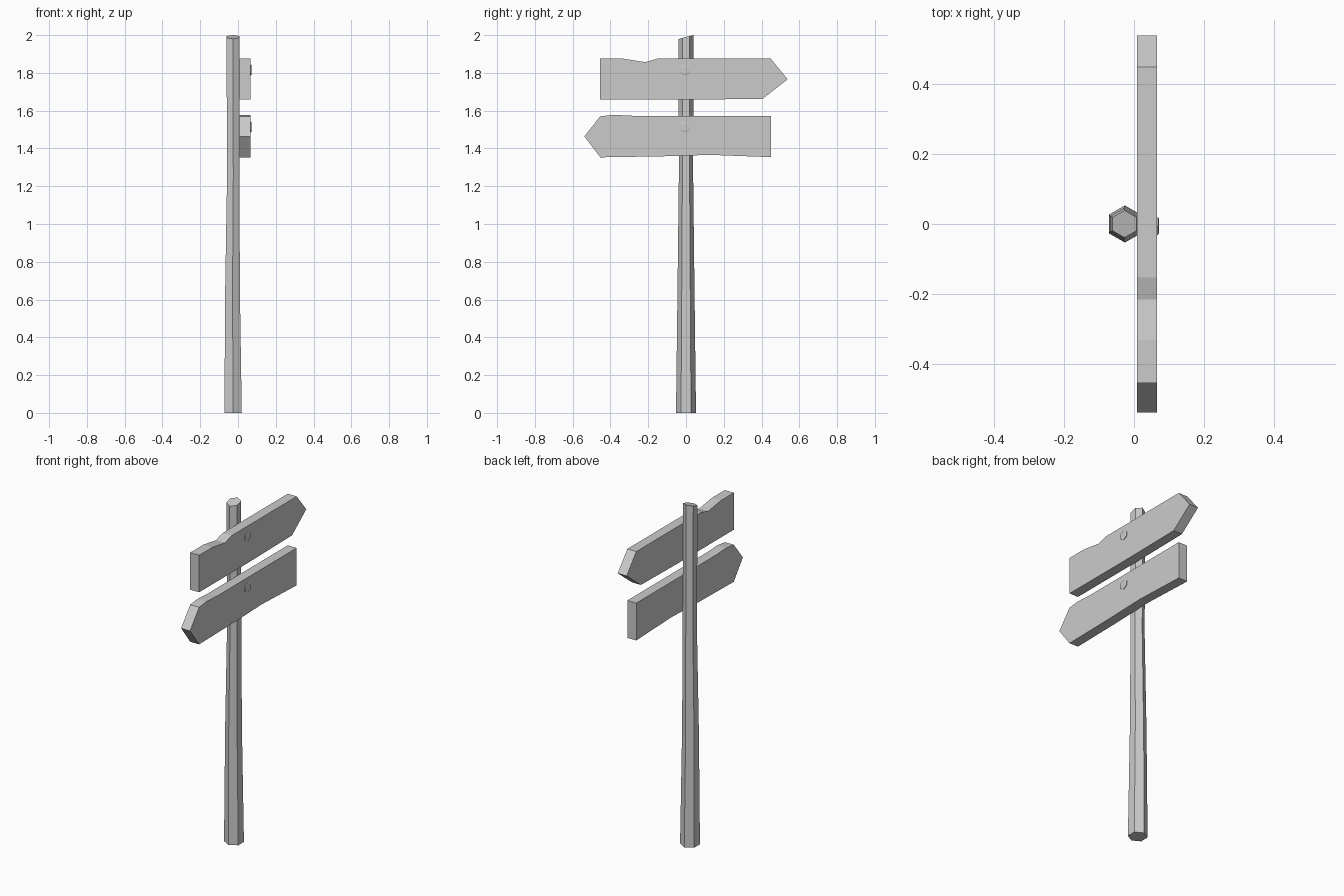
import bpy, bmesh
from math import cos, sin, pi

if "Cube" in bpy.data.objects:
    bpy.data.objects.remove(bpy.data.objects["Cube"], do_unlink=True)

grey = bpy.data.materials.new("weathered grey")
grey.use_nodes = True
COLOUR = (0.6, 0.6, 0.6, 1)
grey.diffuse_color = COLOUR
grey.node_tree.nodes["Principled BSDF"].inputs["Base Color"].default_value = COLOUR


def loft(name, rings):
    """Join matching rings of points and cap both ends."""
    bm = bmesh.new()
    loops = [[bm.verts.new(p) for p in ring] for ring in rings]
    n = len(loops[0])
    for a, b in zip(loops, loops[1:]):
        for i in range(n):
            j = (i + 1) % n
            bm.faces.new((a[i], a[j], b[j], b[i]))
    bm.faces.new(loops[0])
    bm.faces.new(loops[-1])
    bmesh.ops.recalc_face_normals(bm, faces=bm.faces)
    mesh = bpy.data.meshes.new(name)
    bm.to_mesh(mesh)
    bm.free()
    mesh.materials.append(grey)
    obj = bpy.data.objects.new(name, mesh)
    bpy.context.collection.objects.link(obj)
    return obj


def hexagon(radius):
    return [(radius * cos(pi / 6 + k * pi / 3), radius * sin(pi / 6 + k * pi / 3))
            for k in range(6)]


# Tapered hexagonal post with a slanted top: height, radius, centre x, slope
post = []
for z, r, cx, slope in ((0, 0.053, -0.026, 0), (0.65, 0.045, -0.029, 0),
                        (1.25, 0.038, -0.025, 0), (1.99, 0.039, -0.027, 0.26)):
    post.append([(cx + x, y, z + slope * y) for x, y in hexagon(r)])
loft("post", post)

# Arrow boards with worn edges, as (y, z) outlines
upper = [(-0.454, 1.875), (-0.332, 1.875), (-0.216, 1.857), (-0.153, 1.875),
         (0.449, 1.875), (0.538, 1.766), (0.406, 1.663), (0.02, 1.658), (-0.454, 1.658)]
lower = [(-0.538, 1.464), (-0.454, 1.57), (-0.385, 1.578), (-0.285, 1.573),
         (0.449, 1.573), (0.449, 1.354), (0.127, 1.366), (-0.137, 1.358), (-0.454, 1.353)]
for name, outline in (("upper_board", upper), ("lower_board", lower)):
    loft(name, [[(x, y, z) for y, z in outline] for x in (0.008, 0.066)])

# Hexagonal bolt heads with chamfered rims
for name, height in (("upper_bolt", 1.815), ("lower_bolt", 1.514)):
    loft(name, [[(x, y - 0.006, height + z) for y, z in hexagon(r)]
                for x, r in ((0.06, 0.029), (0.069, 0.029), (0.071, 0.024))])
